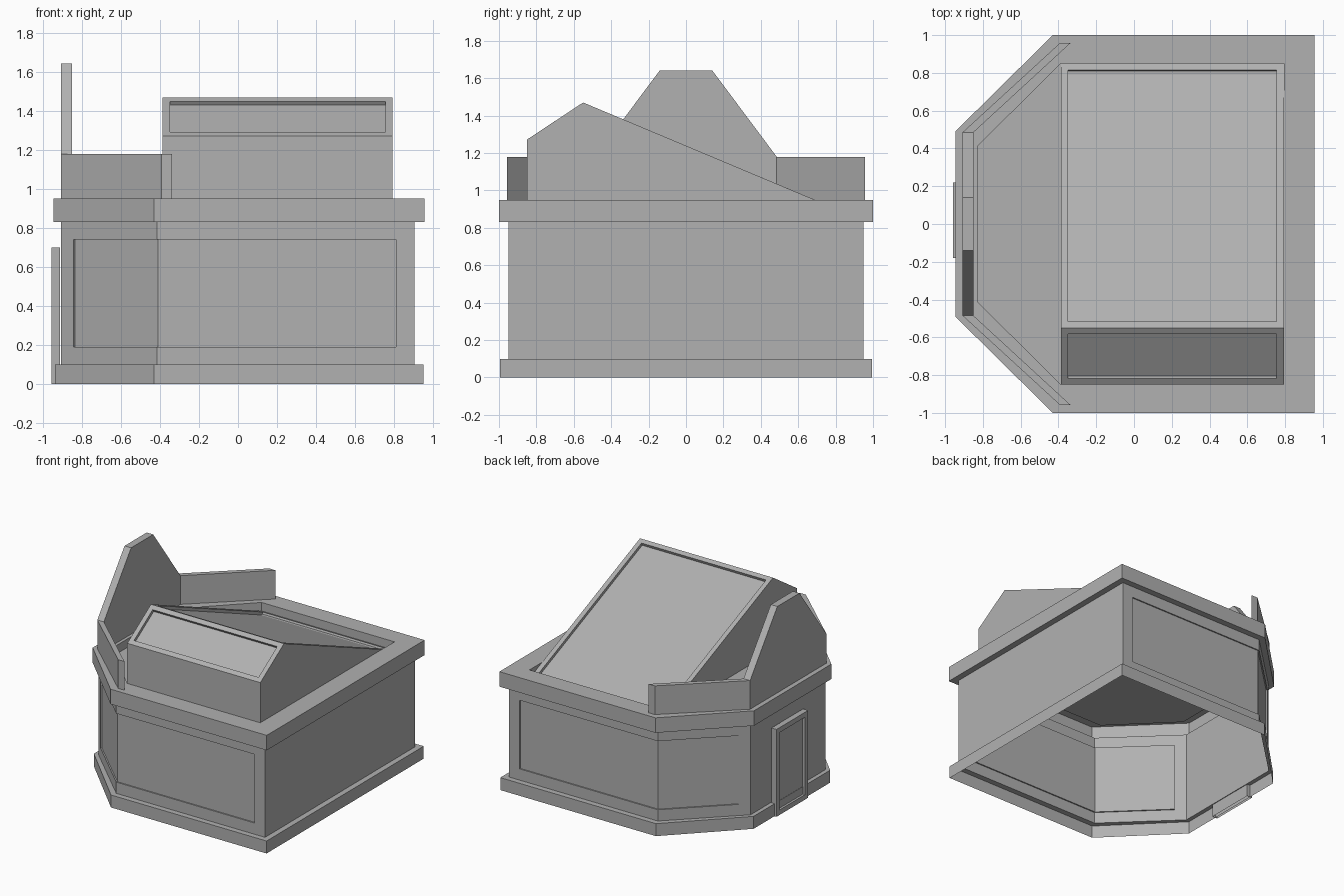
import bpy, bmesh

if "Cube" in bpy.data.objects:
    bpy.data.objects.remove(bpy.data.objects["Cube"])

grey = bpy.data.materials.new("mid_grey")
grey.diffuse_color = (0.44, 0.44, 0.44, 1)
grey.use_nodes = True
grey.node_tree.nodes["Principled BSDF"].inputs["Base Color"].default_value = grey.diffuse_color


def finish(bm, name):
    bm.normal_update()
    mesh = bpy.data.meshes.new(name)
    bm.to_mesh(mesh)
    bm.free()
    mesh.materials.append(grey)
    obj = bpy.data.objects.new(name, mesh)
    bpy.context.collection.objects.link(obj)
    return obj


def plan(xl, xr, yh, xc, yc):
    """Rectangle with both left corners cut off, counter-clockwise."""
    return [(xc, -yh), (xr, -yh), (xr, yh), (xc, yh), (xl, yc), (xl, -yc)]


def loft(rows, cap=False):
    """Stack of (plan, z) rings joined by quads; returns bmesh and face rows."""
    bm = bmesh.new()
    rings = [[bm.verts.new((x, y, z)) for x, y in p] for p, z in rows]
    n = len(rings[0])
    faces = [[bm.faces.new((a[i], a[(i + 1) % n], b[(i + 1) % n], b[i]))
              for i in range(n)] for a, b in zip(rings, rings[1:])]
    if cap:
        bm.faces.new(rings[-1])
    bm.normal_update()
    return bm, faces


def prism(a, b):
    """Solid between two matching 3D outlines; side faces returned in order."""
    bm = bmesh.new()
    va, vb = [[bm.verts.new(p) for p in o] for o in (a, b)]
    n = len(a)
    sides = [bm.faces.new((va[i], vb[i], vb[(i + 1) % n], va[(i + 1) % n]))
             for i in range(n)]
    bm.faces.new(va)
    bm.faces.new(vb[::-1])
    bmesh.ops.recalc_face_normals(bm, faces=bm.faces)
    return bm, sides


def recess(bm, faces, border, depth):
    bmesh.ops.inset_individual(bm, faces=faces, thickness=border, use_even_offset=True)
    bm.normal_update()
    bmesh.ops.inset_individual(bm, faces=faces, thickness=0, depth=-depth)


base_plan = plan(-0.939, 0.95, 0.995, -0.43, 0.485)
wall_plan = plan(-0.906, 0.905, 0.95, -0.415, 0.475)
trim_plan = plan(-0.946, 0.955, 1.0, -0.43, 0.49)
roof_plan = plan(-0.825, 0.793, 0.85, -0.387, 0.415)

# Base plinth (open underneath)
bm, _ = loft([(base_plan, 0), (base_plan, 0.1), (wall_plan, 0.1)])
finish(bm, "base_plinth")

# Walls with recessed panels wrapping round the cut corners
w = wall_plan
split = [w[0], (0.81, -0.95), w[1], w[2], (0.81, 0.95), w[3],
         (-0.842, 0.537), w[4], w[5], (-0.842, -0.537)]
bm, rows = loft([(split, z) for z in (0.1, 0.19, 0.74, 0.83)])
bmesh.ops.inset_region(bm, faces=[rows[1][i] for i in (0, 4, 5, 9)], thickness=0,
                       depth=-0.01, use_boundary=True, use_even_offset=True)
finish(bm, "walls")

# Top trim and sunken flat roof
bm, _ = loft([(wall_plan, 0.83), (trim_plan, 0.83), (trim_plan, 0.95),
              (roof_plan, 0.95), (roof_plan, 0.882)], cap=True)
finish(bm, "roof_trim")

# Skylight with two recessed panes
profile = [(-0.85, 0.882), (-0.85, 1.272), (-0.55, 1.47), (0.85, 0.882)]
bm, sides = prism([(-0.387, y, z) for y, z in profile], [(0.793, y, z) for y, z in profile])
recess(bm, [sides[1], sides[2]], 0.038, 0.023)
bm.faces.remove(sides[3])
finish(bm, "skylight")

# Gable wall over the entrance
profile = [(-0.485, 0.95), (0.485, 0.95), (0.485, 1.18), (0.14, 1.642),
           (-0.14, 1.642), (-0.485, 1.18)]
bm, _ = prism([(-0.908, y, z) for y, z in profile], [(-0.85, y, z) for y, z in profile])
finish(bm, "gable_wall")

# Angled parapets either side of the gable
for s, name in ((-1, "parapet_front"), (1, "parapet_back")):
    outline = [(-0.908, 0.485 * s), (-0.85, 0.485 * s), (-0.337, 0.957 * s), (-0.393, 0.957 * s)]
    bm, _ = prism([(x, y, 0.95) for x, y in outline], [(x, y, 1.18) for x, y in outline])
    finish(bm, name)

# Door with recessed leaf, open underneath
outline = [(-0.18, 0), (0.22, 0), (0.22, 0.7), (-0.18, 0.7)]
bm, sides = prism([(-0.957, y, z) for y, z in outline], [(-0.912, y, z) for y, z in outline])
recess(bm, [f for f in bm.faces if f.normal.x < -0.9], 0.04, 0.02)
bm.faces.remove(sides[0])
finish(bm, "door")
